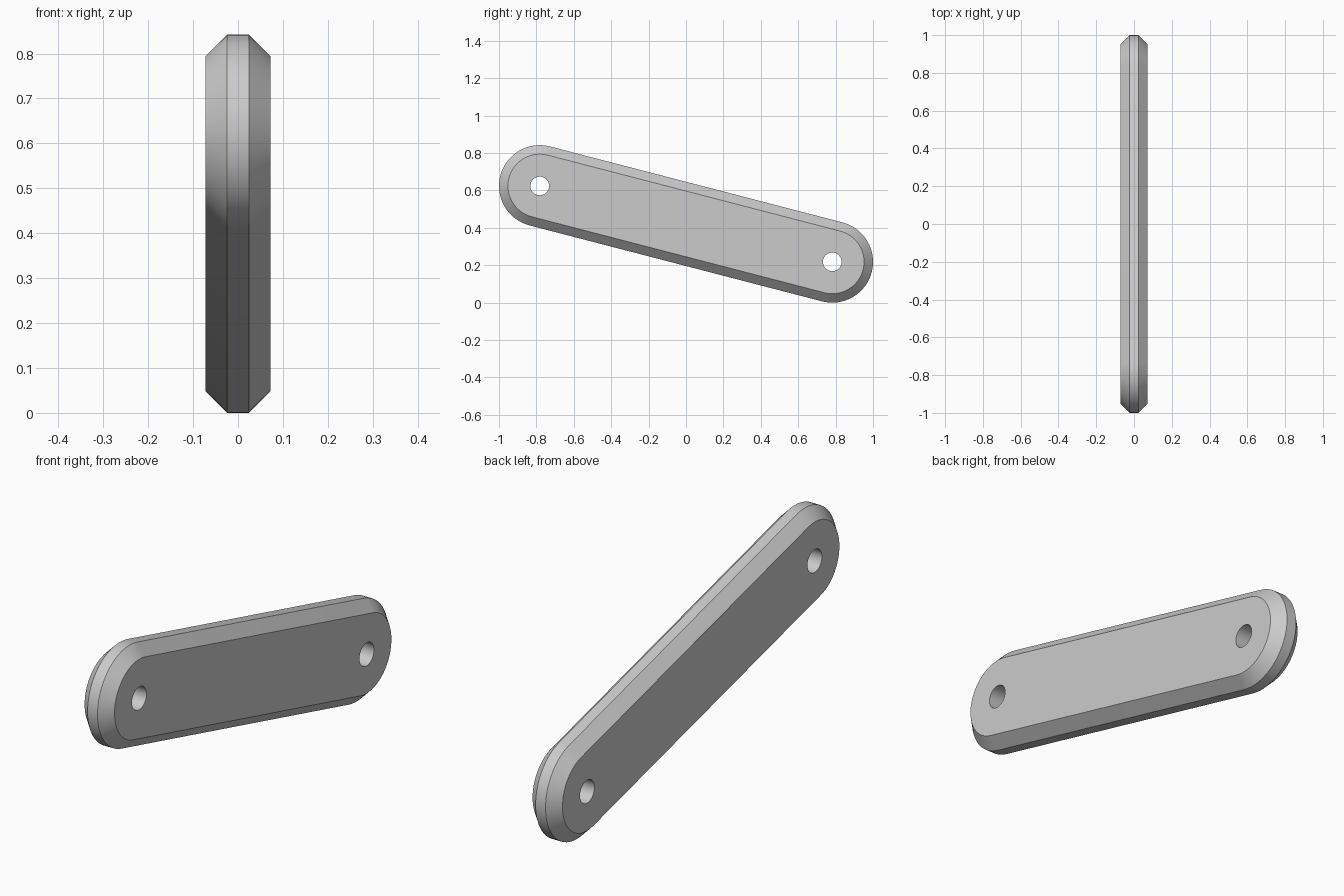
import bpy
import bmesh
from math import atan2, cos, sin, pi, radians

cube = bpy.data.objects.get("Cube")
if cube:
    bpy.data.objects.remove(cube, do_unlink=True)

# Pivot centres (y, z) and link sizes
RADIUS = 0.218
HIGH, LOW = (RADIUS - 1, 0.624), (1 - RADIUS, RADIUS)
HALF_WIDTH, HALF_RIM = 0.072, 0.024
CHAMFER = 0.048
HOLE = 0.05
STEPS = 32

grey = bpy.data.materials.new("plain grey")
grey.use_nodes = True
colour = (0.6, 0.6, 0.6, 1)
grey.diffuse_color = colour
grey.node_tree.nodes["Principled BSDF"].inputs["Base Color"].default_value = colour


def outline(radius):
    """Rounded slot around both pivots, as (y, z) points."""
    tilt = atan2(LOW[1] - HIGH[1], LOW[0] - HIGH[0])
    points = []
    for centre, start in ((LOW, tilt - pi / 2), (HIGH, tilt + pi / 2)):
        for i in range(STEPS + 1):
            a = start + pi * i / STEPS
            points.append((centre[0] + radius * cos(a), centre[1] + radius * sin(a)))
    return points


def circle(centre):
    angles = [2 * pi * i / STEPS for i in range(STEPS)]
    return [(centre[0] + HOLE * cos(a), centre[1] + HOLE * sin(a)) for a in angles]


def loft(name, sections):
    """Closed solid through (x, outline) sections."""
    bm = bmesh.new()
    rings = [[bm.verts.new((x, y, z)) for y, z in pts] for x, pts in sections]
    for lower, upper in zip(rings, rings[1:]):
        for i in range(len(lower)):
            bm.faces.new((lower[i - 1], lower[i], upper[i], upper[i - 1]))
    bm.faces.new(rings[0][::-1])
    bm.faces.new(rings[-1])
    bmesh.ops.recalc_face_normals(bm, faces=bm.faces)
    mesh = bpy.data.meshes.new(name)
    bm.to_mesh(mesh)
    bm.free()
    mesh.materials.append(grey)
    obj = bpy.data.objects.new(name, mesh)
    bpy.context.collection.objects.link(obj)
    return obj


# Link bar with chamfered rims on both sides
inner, outer = outline(RADIUS - CHAMFER), outline(RADIUS)
link = loft("link_bar", [(-HALF_WIDTH, inner), (-HALF_RIM, outer),
                         (HALF_RIM, outer), (HALF_WIDTH, inner)])
bpy.ops.object.select_all(action="DESELECT")
bpy.context.view_layer.objects.active = link
link.select_set(True)

# Pin holes through both ends
for name, centre in (("high_hole", HIGH), ("low_hole", LOW)):
    ring = circle(centre)
    cutter = loft(name + "_cutter", [(-0.2, ring), (0.2, ring)])
    cutter.hide_render = True
    cut = link.modifiers.new(name, "BOOLEAN")
    cut.operation = "DIFFERENCE"
    cut.solver = "EXACT"
    cut.object = cutter
    bpy.ops.object.modifier_apply(modifier=cut.name)
    bpy.data.objects.remove(cutter, do_unlink=True)

bpy.ops.object.shade_smooth_by_angle(angle=radians(30))
